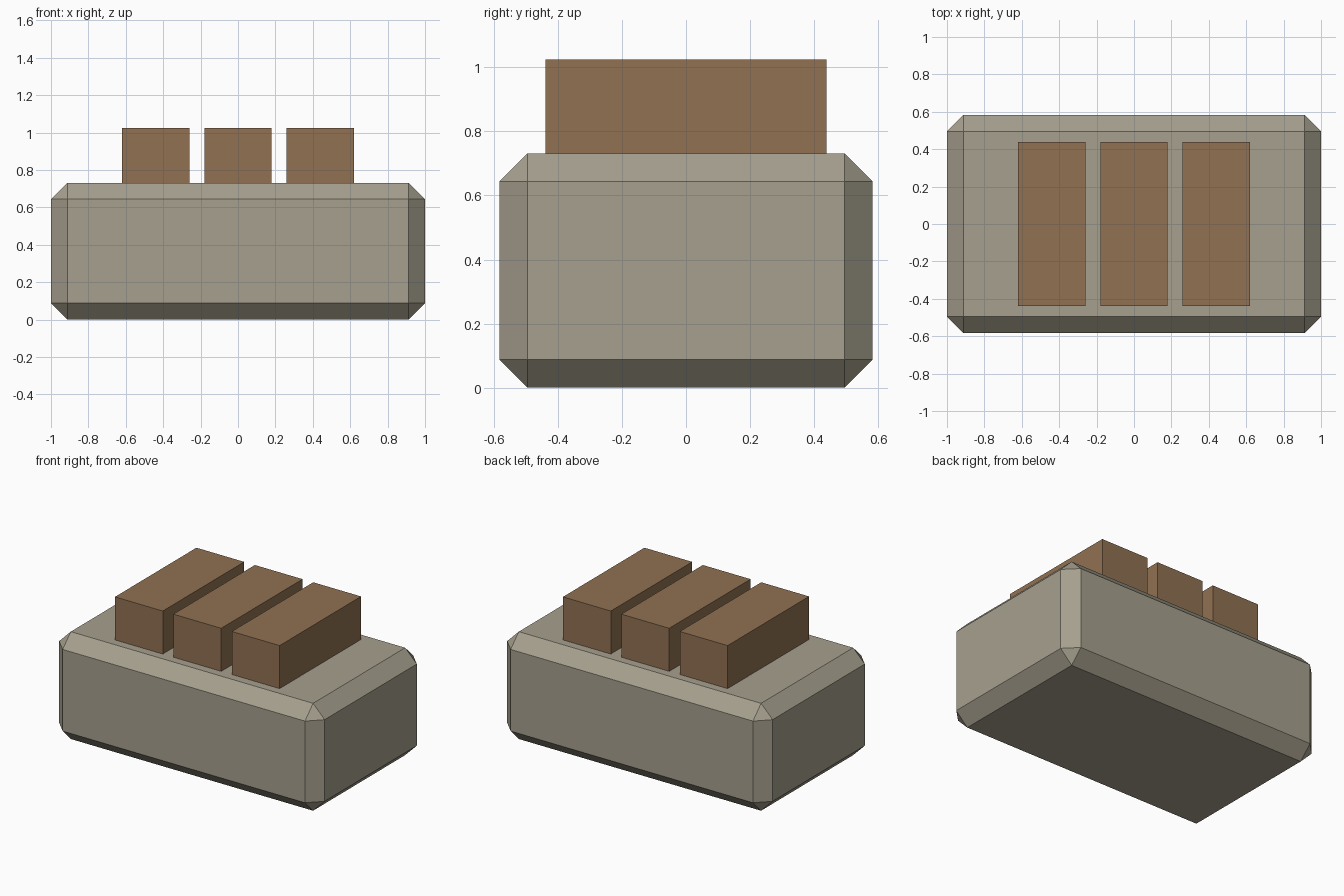
import bpy, bmesh

if "Cube" in bpy.data.objects:
    bpy.data.objects.remove(bpy.data.objects["Cube"])


def material(name, rgb):
    mat = bpy.data.materials.new(name)
    mat.diffuse_color = (*rgb, 1.0)
    mat.use_nodes = True
    mat.node_tree.nodes["Principled BSDF"].inputs["Base Color"].default_value = mat.diffuse_color
    return mat


def box(name, size, centre, mat, chamfer=0.0):
    bm = bmesh.new()
    bmesh.ops.create_cube(bm, size=1.0)
    bmesh.ops.scale(bm, vec=size, verts=bm.verts)
    if chamfer:
        bmesh.ops.bevel(bm, geom=bm.edges[:], offset=chamfer, offset_type='OFFSET',
                        segments=1, affect='EDGES')
    mesh = bpy.data.meshes.new(name)
    bm.to_mesh(mesh)
    bm.free()
    mesh.materials.append(mat)
    obj = bpy.data.objects.new(name, mesh)
    obj.location = centre
    bpy.context.collection.objects.link(obj)
    return obj


stone = material("stone", (0.38, 0.35, 0.27))
wood = material("wood", (0.28, 0.165, 0.085))

# Chamfered base block
BASE_TOP = 0.731
box("base_block", (2.0, 1.166, BASE_TOP), (0, 0, BASE_TOP / 2), stone, chamfer=0.0875)

# Three parallel bars resting on the base
BAR_TOP = 1.024
bar_height = BAR_TOP - BASE_TOP
for label, x in (("left", -0.44), ("middle", 0.0), ("right", 0.44)):
    box(f"{label}_bar", (0.36, 0.876, bar_height), (x, 0, BASE_TOP + bar_height / 2), wood)
